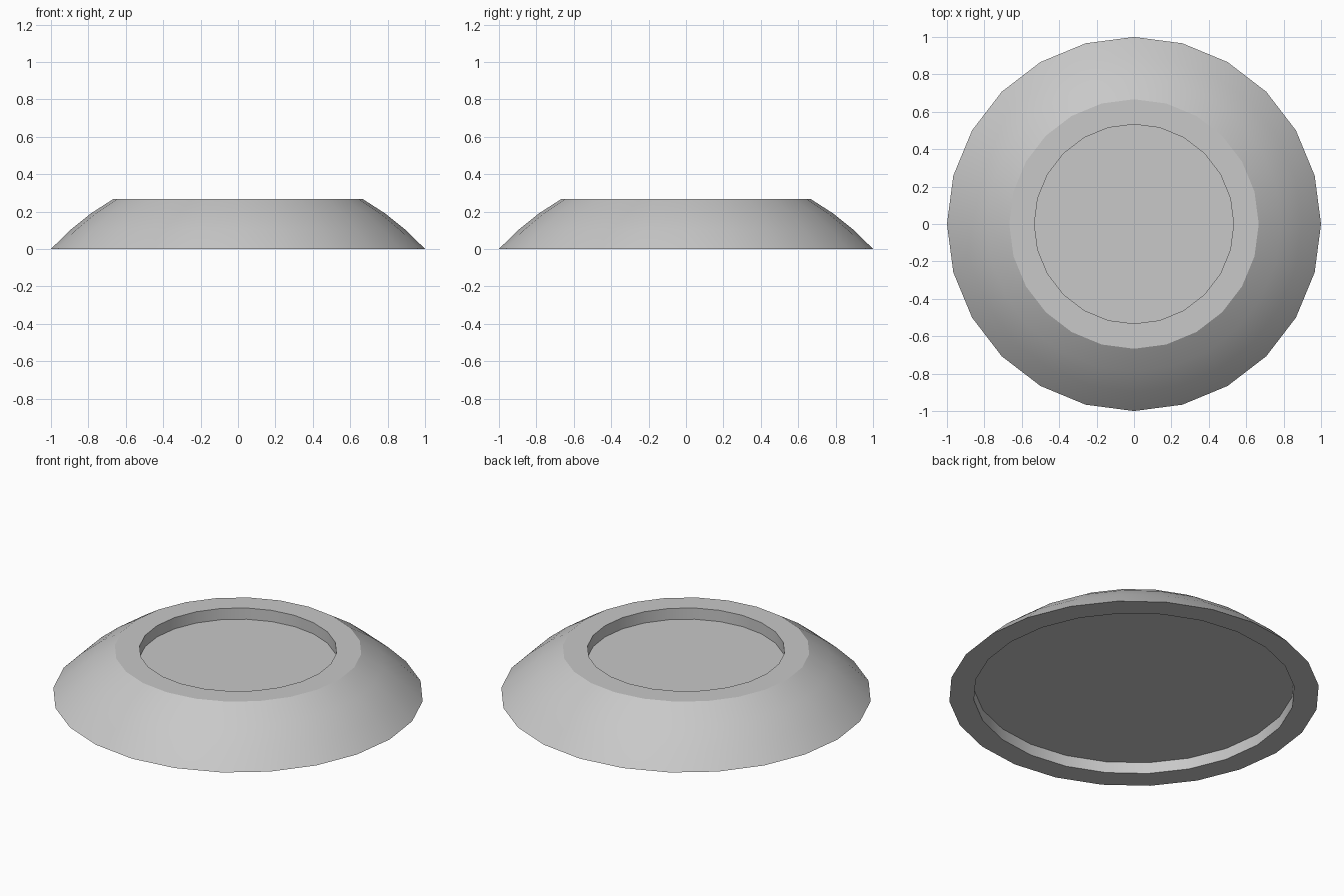
import bpy, bmesh
from math import sin, cos, pi, radians

cube = bpy.data.objects.get("Cube")
if cube:
    bpy.data.objects.remove(cube, do_unlink=True)

SIDES = 24

# Single light grey material
grey = bpy.data.materials.new("light_grey")
grey.use_nodes = True
colour = (0.58, 0.58, 0.58, 1.0)
grey.diffuse_color = colour
grey.node_tree.nodes["Principled BSDF"].inputs["Base Color"].default_value = colour


def lathe(name, profile, material):
    """Turn a (radius, height) profile about z and cap both ends."""
    bm = bmesh.new()
    rings = [[bm.verts.new((r * cos(2 * pi * i / SIDES), r * sin(2 * pi * i / SIDES), z))
              for i in range(SIDES)] for r, z in profile]
    for low, high in zip(rings, rings[1:]):
        for i in range(SIDES):
            j = (i + 1) % SIDES
            bm.faces.new((low[i], low[j], high[j], high[i]))
    bm.faces.new(rings[0])
    bm.faces.new(rings[-1])
    bmesh.ops.recalc_face_normals(bm, faces=bm.faces)
    mesh = bpy.data.meshes.new(name)
    bm.to_mesh(mesh)
    bm.free()
    mesh.materials.append(material)
    obj = bpy.data.objects.new(name, mesh)
    bpy.context.collection.objects.link(obj)
    return obj


# Domed wall: an arc from the bottom edge up to the flat top
RADIUS, DROP = 1.349, 0.906
START, END, STEPS = radians(42.2), radians(60.4), 3
arc = [(RADIUS * cos(a), RADIUS * sin(a) - DROP)
       for a in (START + (END - START) * k / STEPS for k in range(1, STEPS))]

# Underside recess, bottom lip, domed wall, top lip, top recess
profile = ([(0.867, 0.067), (0.867, 0), (1, 0)] + arc
           + [(0.667, 0.267), (0.533, 0.267), (0.533, 0.2)])
base = lathe("domed_base", profile, grey)

bpy.ops.object.select_all(action='DESELECT')
base.select_set(True)
bpy.context.view_layer.objects.active = base
bpy.ops.object.shade_smooth_by_angle(angle=radians(30))
